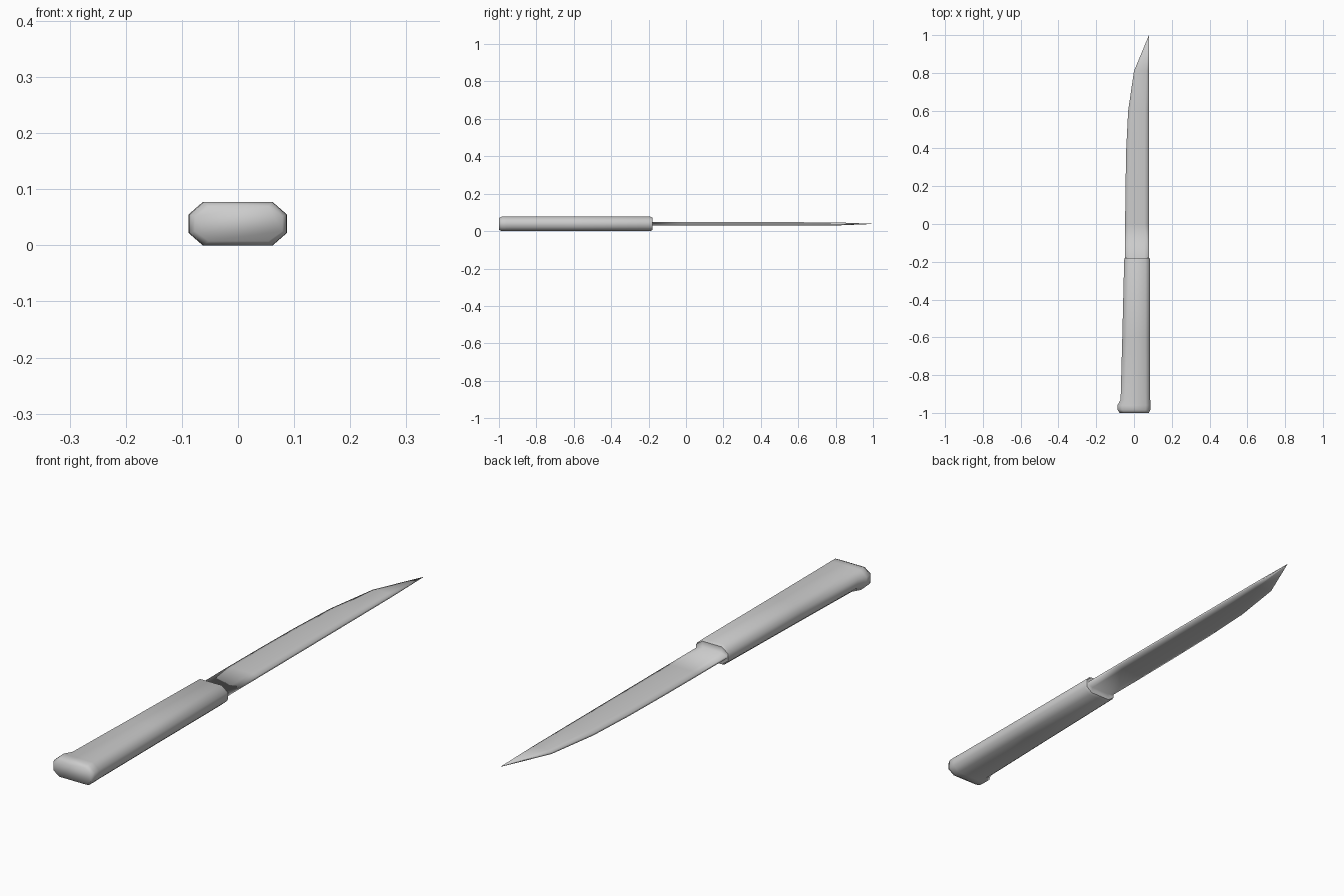
import bpy, bmesh

if "Cube" in bpy.data.objects:
    bpy.data.objects.remove(bpy.data.objects["Cube"])

ZC = 0.0385  # mid-height of the whole knife


def ring(bm, y, x0, x1, hz):
    """Eight-sided cross-section at y, from x0 to x1, half thickness hz."""
    cx = min(0.025, (x1 - x0) * 0.2)
    a = hz * 0.43
    pts = [(x0 + cx, -hz), (x1 - cx, -hz), (x1, -a), (x1, a),
           (x1 - cx, hz), (x0 + cx, hz), (x0, a), (x0, -a)]
    return [bm.verts.new((x, y, ZC + z)) for x, z in pts]


def loft(name, stations, cap_start, cap_end):
    bm = bmesh.new()
    rings = [ring(bm, *s) for s in stations]
    for a, b in zip(rings, rings[1:]):
        for i in range(8):
            j = (i + 1) % 8
            bm.faces.new((a[i], a[j], b[j], b[i]))
    if cap_start:
        bm.faces.new(rings[0][::-1])
    if cap_end:
        bm.faces.new(rings[-1])
    bmesh.ops.recalc_face_normals(bm, faces=bm.faces)
    for f in bm.faces:
        f.smooth = True
    me = bpy.data.meshes.new(name)
    bm.to_mesh(me)
    bm.free()
    ob = bpy.data.objects.new(name, me)
    bpy.context.collection.objects.link(ob)
    return ob


# Handle with flared butt; its front is closed by the blade shoulder
loft("handle", [
    (-1.0, -0.077, 0.079, 0.031),
    (-0.985, -0.086, 0.086, 0.0385),
    (-0.96, -0.088, 0.087, 0.0385),
    (-0.93, -0.071, 0.086, 0.0385),
    (-0.60, -0.062, 0.085, 0.0385),
    (-0.19, -0.052, 0.085, 0.0385),
    (-0.18, -0.050, 0.083, 0.033),
], True, False)

# Blade: shoulder, straight spine, curved cutting side, thin tip
loft("blade", [
    (-0.18, -0.050, 0.083, 0.033),
    (-0.18, -0.047, 0.080, 0.009),
    (0.00, -0.047, 0.080, 0.009),
    (0.20, -0.045, 0.080, 0.009),
    (0.40, -0.041, 0.080, 0.009),
    (0.60, -0.031, 0.080, 0.009),
    (0.81, 0.000, 0.080, 0.008),
    (1.00, 0.079, 0.080, 0.0005),
], False, True)
